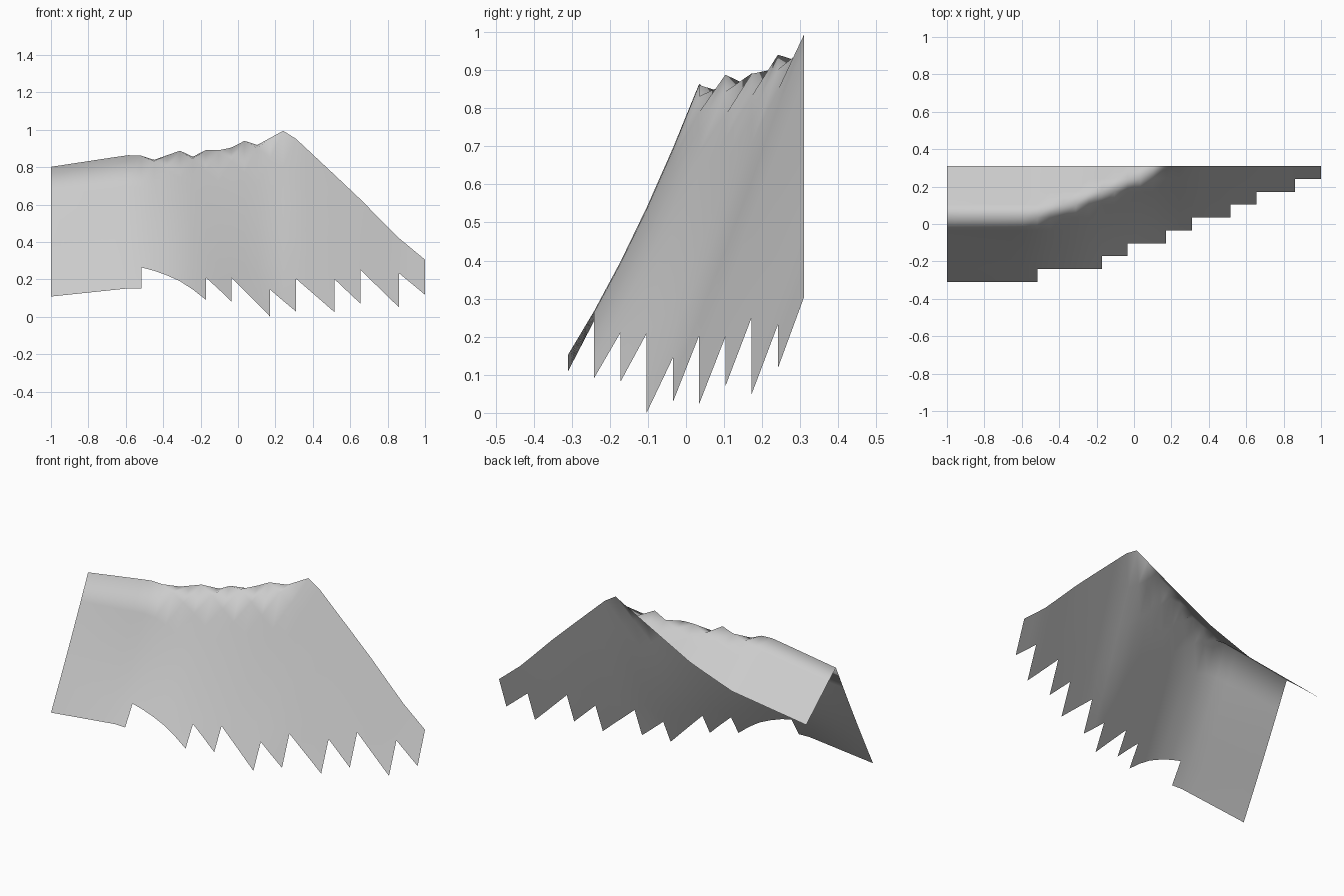
import bpy, bmesh

if "Cube" in bpy.data.objects:
    bpy.data.objects.remove(bpy.data.objects["Cube"])

COLS, ROWS = 29, 9
CELL = 2 / COLS
# last column of each row, front to back (stepped right border)
ROW_END = [7, 12, 14, 17, 19, 22, 24, 27, 29]

# front slope: x, then quadratic coefficients in (y + 0.24)
FRONT = [(-1, .24, 1.95, .3), (-.52, .27, 1.75, 1.6), (-.31, .195, 1.75, .9),
         (-.175, .095, 1.65, 1.0), (-.04, -.03, 1.6, 1.2), (.165, -.231, 1.52, 1.49),
         (.305, -.465, 2.3, .5), (.51, -.629, 2.25, .5), (.65, -.761, 2.25, .5),
         (.855, -.941, 2.2, .5), (1, -1.061, 2.2, .5)]
# back slope: x, height along the rear border
BACK = [(-1, .567), (-.514, .636), (-.25, .73), (.076, .9), (.24, .99), (1, 1.4)]


def sample(table, x):
    x = min(max(x, -1), 1)
    for p, q in zip(table, table[1:]):
        if x <= q[0]:
            t = (x - p[0]) / (q[0] - p[0])
            return [a + (b - a) * t for a, b in zip(p[1:], q[1:])]
    return table[-1][1:]


def height(x, y):
    # smooth the knots a little by averaging nearby samples
    a, b, c = sample(FRONT, x)
    if -.9 < x < .2:
        n = [sample(FRONT, x + d) for d in (-.05, 0, .05)]
        a, b, c = (sum(v) / 3 for v in zip(*n))
    w = y + .24
    front = a + b * w + c * w * w
    back = sample(BACK, x)[0] - .85 * (y - .31)
    return min(front, back)


# terrain sheet: grid of triangles, ridge where both slopes meet
bm = bmesh.new()
verts = {}


def vert(i, j):
    if (i, j) not in verts:
        x, y = -1 + i * CELL, (j - ROWS / 2) * CELL
        verts[i, j] = bm.verts.new((x, y, height(x, y)))
    return verts[i, j]


for j, end in enumerate(ROW_END):
    for i in range(end):
        a, b, c, d = vert(i, j), vert(i + 1, j), vert(i + 1, j + 1), vert(i, j + 1)
        bm.faces.new((a, b, c))
        bm.faces.new((a, c, d))

# rest the lowest point on the ground
low = min(v.co.z for v in bm.verts)
for v in bm.verts:
    v.co.z -= low
for f in bm.faces:
    f.smooth = True

mesh = bpy.data.meshes.new("terrain_ridge")
bm.to_mesh(mesh)
bm.free()
obj = bpy.data.objects.new("terrain_ridge", mesh)
bpy.context.collection.objects.link(obj)
